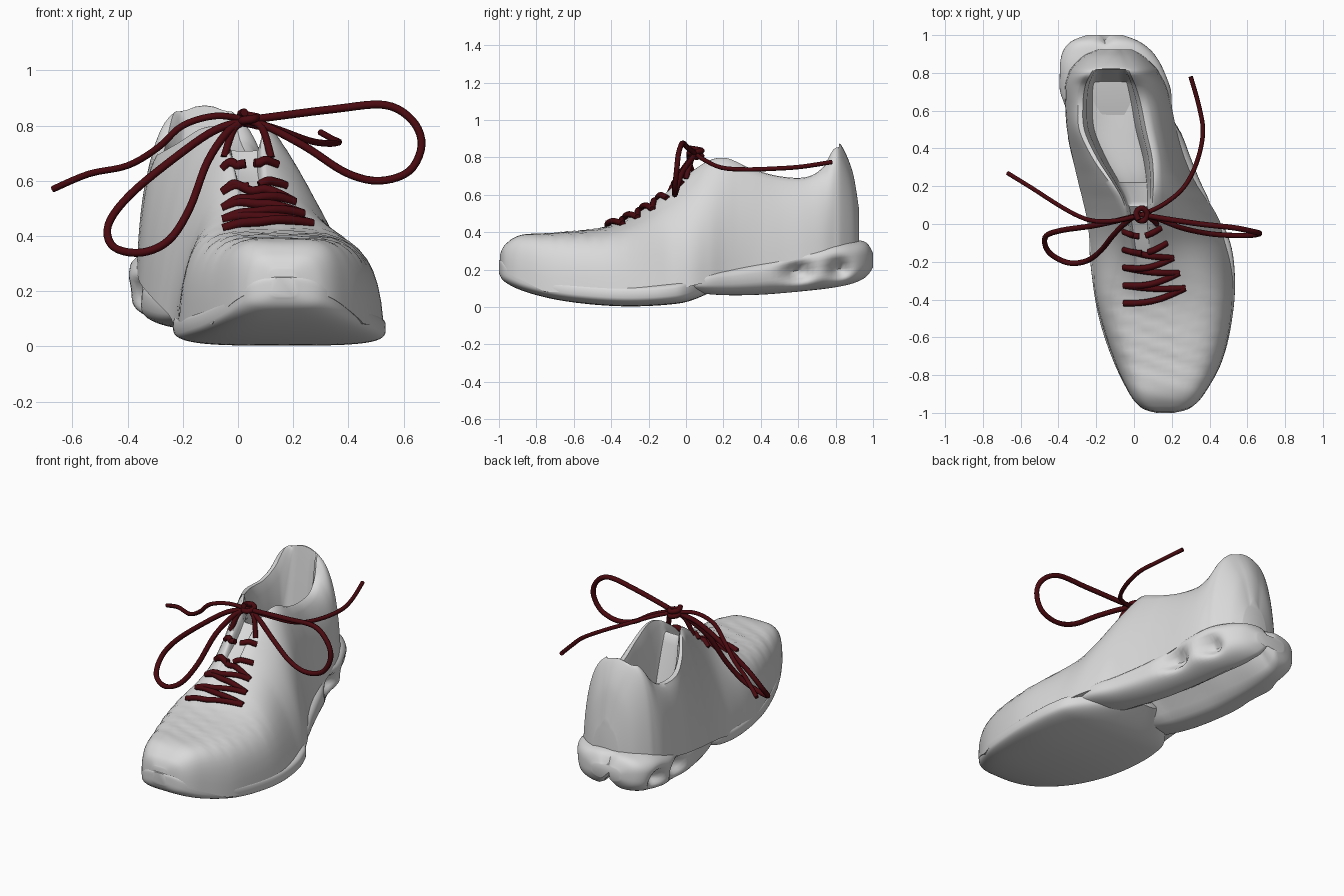
import bpy, bmesh, math
from mathutils import Vector
from mathutils.bvhtree import BVHTree

if "Cube" in bpy.data.objects:
    bpy.data.objects.remove(bpy.data.objects["Cube"])


def material(name, rgb):
    m = bpy.data.materials.new(name)
    m.diffuse_color = (*rgb, 1)
    m.use_nodes = True
    m.node_tree.nodes["Principled BSDF"].inputs["Base Color"].default_value = m.diffuse_color
    return m


GREY = material("light grey", (0.70, 0.70, 0.70))
RED = material("dark red", (0.068, 0.003, 0.005))


def catmull(rows, n):
    """Sample a smooth spline through rows, n steps per span."""
    out = []
    for i in range(len(rows) - 1):
        a, b, c, d = rows[max(i - 1, 0)], rows[i], rows[i + 1], rows[min(i + 2, len(rows) - 1)]
        for k in range(n):
            t = k / n
            out.append([0.5 * (2 * q + (r - p) * t + (2 * p - 5 * q + 4 * r - s) * t * t
                               + (3 * q - p - 3 * r + s) * t ** 3)
                        for p, q, r, s in zip(a, b, c, d)])
    return out + [list(rows[-1])]


def select(ob):
    bpy.context.collection.objects.link(ob)
    bpy.ops.object.select_all(action='DESELECT')
    ob.select_set(True)
    bpy.context.view_layer.objects.active = ob


def loft(name, sections, mat, angle):
    """Skin closed cross-sections and cap both ends."""
    bm = bmesh.new()
    rings = [[bm.verts.new(p) for p in s] for s in sections]
    n = len(rings[0])
    for a, b in zip(rings, rings[1:]):
        for i in range(n):
            j = (i + 1) % n
            bm.faces.new((a[i], a[j], b[j], b[i]))
    bm.faces.new(rings[0])
    bm.faces.new(rings[-1])
    bmesh.ops.recalc_face_normals(bm, faces=bm.faces)
    me = bpy.data.meshes.new(name)
    bm.to_mesh(me)
    bm.free()
    me.materials.append(mat)
    ob = bpy.data.objects.new(name, me)
    select(ob)
    bpy.ops.object.shade_smooth_by_angle(angle=math.radians(angle))
    return ob


def bump(d, w):
    return math.exp(-(d / w) ** 2)


def clamp(t):
    return max(0.0, min(1.0, t))


# Upper stations: y, left, right, rim left, rim right, rim z
UPPER = [
    (-0.995, 0.11, 0.22, 0.14, 0.18, 0.28),
    (-0.965, 0.03, 0.31, 0.12, 0.21, 0.335),
    (-0.88, -0.035, 0.385, 0.10, 0.23, 0.385),
    (-0.70, -0.115, 0.475, 0.07, 0.24, 0.395),
    (-0.42, -0.20, 0.525, 0.00, 0.17, 0.43),
    (-0.20, -0.225, 0.515, -0.01, 0.12, 0.54),
    (0.00, -0.245, 0.46, -0.04, 0.10, 0.70),
    (0.12, -0.27, 0.395, -0.07, 0.11, 0.78),
    (0.22, -0.295, 0.33, -0.13, 0.12, 0.79),
    (0.35, -0.325, 0.27, -0.22, 0.12, 0.735),
    (0.50, -0.355, 0.225, -0.29, 0.09, 0.695),
    (0.64, -0.365, 0.195, -0.295, 0.06, 0.69),
    (0.73, -0.365, 0.17, -0.28, 0.03, 0.74),
    (0.79, -0.35, 0.14, -0.25, 0.00, 0.83),
    (0.83, -0.33, 0.115, -0.22, -0.02, 0.82),
    (0.89, -0.27, 0.05, -0.17, -0.05, 0.68),
    (0.925, -0.19, -0.01, -0.13, -0.07, 0.48),
]
# Opening profile from the rim down to the insole: fraction across, fraction of depth
RIM = [(0.07, -0.01), (0.13, 0.15), (0.17, 0.6), (0.21, 0.95), (0.34, 1)]
INNER = RIM + [(0.5, 1)] + [(1 - f, g) for f, g in reversed(RIM)]


def wall(x0, z0, x1, z1, s, w, n=10):
    """Curved side wall from the sole edge up to the rim; w makes it fuller."""
    cx, cz = x0 + (x1 - x0) * s / 2, z1 + (z0 - z1) * s / 2
    pts = []
    for i in range(n + 1):
        t = i / n
        a, b, c = (1 - t) ** 2, 2 * w * t * (1 - t), t * t
        pts.append(((a * x0 + b * cx + c * x1) / (a + b + c),
                    (a * z0 + b * cz + c * z1) / (a + b + c)))
    return pts


sections = []
for y, xl, xr, tl, tr, zt in catmull(UPPER, 8):
    zb = 0.08 + 0.12 * clamp((-0.75 - y) / 0.24) + 0.22 * clamp((y + 0.1) / 0.88)
    s = min(0.6, 0.6 * bump(y, 0.3 if y < 0 else 0.42) + 0.3 * clamp(y / 0.4))
    w = 1 + 0.35 * clamp((-0.1 - y) / 0.3)
    depth = (zt - 0.31) * clamp((y - 0.1) / 0.12) * clamp((0.82 - y) / 0.07)
    depth += 0.07 * bump(y - 0.03, 0.15)
    crown = 0.045 * clamp((y - 0.74) / 0.05)
    pts = wall(xl, zb, tl, zt, s, w)
    pts += [(tl + (tr - tl) * f, zt - depth * g + crown * (1 - (2 * f - 1) ** 2))
            for f, g in INNER]
    pts += reversed(wall(xr, zb, tr, zt, s, w))
    ring = []
    for x, z in pts:
        # shallow folds across the toe box
        fold = bump(y + 0.58, 0.2) * clamp((z - 0.25) / 0.1)
        ring.append((x, y, z + 0.006 * fold * math.sin(70 * (y + 0.35 * x))))
    sections.append(ring)
upper = loft("upper", sections, GREY, 50)

# Sole stations: y, left, right, bottom, top
FORE = [
    (-1.00, 0.12, 0.21, 0.18, 0.25), (-0.97, 0.035, 0.305, 0.135, 0.25),
    (-0.87, -0.04, 0.39, 0.085, 0.20), (-0.70, -0.12, 0.475, 0.04, 0.16),
    (-0.50, -0.185, 0.52, 0.013, 0.14), (-0.30, -0.22, 0.535, 0.003, 0.13),
    (-0.10, -0.235, 0.51, 0.012, 0.14), (0.03, -0.20, 0.43, 0.035, 0.16),
    (0.20, 0.00, 0.16, 0.11, 0.18),
]
HEEL = [
    (-0.05, -0.18, 0.42, 0.09, 0.16), (0.10, -0.25, 0.405, 0.065, 0.20),
    (0.25, -0.30, 0.34, 0.055, 0.23), (0.45, -0.35, 0.265, 0.06, 0.275),
    (0.65, -0.39, 0.215, 0.08, 0.33), (0.80, -0.405, 0.175, 0.10, 0.36),
    (0.90, -0.385, 0.11, 0.125, 0.36), (0.965, -0.335, 0.03, 0.16, 0.345),
    (1.00, -0.25, -0.06, 0.21, 0.29),
]
POCKETS = [(0.60, 0.185, 0.075), (0.82, 0.20, 0.06)]  # y, z, length of side hollows


def sole(name, rows, power, shaped):
    secs = []
    for y, xl, xr, zb, zt in catmull(rows, 6):
        ring = []
        for i in range(56):
            a = 2 * math.pi * i / 56
            c, sn = math.cos(a), math.sin(a)
            u = math.copysign(abs(c) ** (2 / power), c)
            v = math.copysign(abs(sn) ** (2 / power), sn)
            yy, z = y, (zb + zt) / 2 + v * (zt - zb) / 2
            if shaped:
                # underside channel, rear notch and side hollows
                mid = bump(u, 0.28 - 0.1 * clamp((y - 0.5) / 0.4))
                if v < 0:
                    z -= 0.10 * mid * v * clamp((y + 0.02) / 0.25) * clamp((1.03 - y) / 0.1)
                yy -= 0.03 * mid * clamp((y - 0.85) / 0.15)
                for py, pz, w in POCKETS:
                    u *= 1 - 0.32 * bump(y - py, w) * bump(z - pz, 0.05)
            ring.append(((xl + xr) / 2 + u * (xr - xl) / 2, yy, z))
        secs.append(ring)
    return loft(name, secs, GREY, 45)


sole("forefoot_sole", FORE, 3.6, False)
sole("heel_sole", HEEL, 3.0, True)


def lace(name, pts, r=0.0145):
    """Round cord following a smooth path."""
    cu = bpy.data.curves.new(name, 'CURVE')
    cu.dimensions = '3D'
    cu.bevel_depth = r
    cu.bevel_resolution = 2
    cu.use_fill_caps = True
    path = catmull(pts, 5)
    sp = cu.splines.new('POLY')
    sp.points.add(len(path) - 1)
    for p, co in zip(sp.points, path):
        p.co = (*co, 1)
    sp.use_smooth = True
    cu.materials.append(RED)
    select(bpy.data.objects.new(name, cu))
    bpy.ops.object.convert(target='MESH')


# Laces crossing the throat, resting on the upper
bvh = BVHTree.FromObject(upper, bpy.context.evaluated_depsgraph_get())


def rest(x, y, lift):
    hit = bvh.ray_cast(Vector((x, y, 2)), Vector((0, 0, -1)))[0]
    return (x, y, (hit.z if hit else 0.5) + lift)


def cross(name, a, b, lift, sag, stop=1.0):
    """Lace from a towards b, bowed forward and bridging the throat."""
    za, zb = rest(*a, 0)[2], rest(*b, 0)[2]
    pts = []
    for i in range(6):
        t = stop * i / 5
        hump = math.sin(math.pi * t)
        x, y, z = rest(a[0] + (b[0] - a[0]) * t, a[1] + (b[1] - a[1]) * t - sag * hump, 0)
        pts.append((x, y, max(z, za + (zb - za) * t) + 0.005 + lift * hump))
    lace(name, pts, 0.0165)


LEFT = [(-0.055, -0.42 + 0.095 * i) for i in range(5)]
RIGHT = [(0.27 - 0.032 * i, -0.34 + 0.08 * i) for i in range(5)]
for i, (a, b) in enumerate(zip(LEFT, RIGHT)):
    if i < 3:
        cross(f"lace_bar_{i}", a, b, 0.016, 0.025)
        cross(f"lace_diagonal_{i}", LEFT[i + 1], b, 0.006, 0.01)
    else:
        cross(f"lace_left_{i}", a, b, 0.012, 0.035, 0.42)
        cross(f"lace_right_{i}", b, a, 0.012, 0.035, 0.42)

# Bow: loops, loose ends and knot
KNOT = (0.04, 0.05, 0.82)
lace("bow_loop_right", [
    KNOT, (0.15, 0.03, 0.835), (0.35, 0.0, 0.86), (0.53, -0.02, 0.875),
    (0.63, -0.04, 0.82), (0.665, -0.05, 0.73), (0.62, -0.06, 0.635), (0.51, -0.06, 0.60),
    (0.39, -0.05, 0.63), (0.25, -0.02, 0.72), (0.12, 0.03, 0.79), KNOT])
lace("bow_loop_left", [
    KNOT, (-0.08, 0.02, 0.785), (-0.22, -0.01, 0.69), (-0.39, -0.035, 0.55),
    (-0.47, -0.07, 0.44), (-0.45, -0.15, 0.36), (-0.35, -0.205, 0.34), (-0.25, -0.195, 0.385),
    (-0.175, -0.14, 0.50), (-0.11, -0.06, 0.67), (-0.03, 0.02, 0.785), KNOT])
lace("lace_end_left", [
    KNOT, (-0.08, 0.02, 0.835), (-0.2, 0.015, 0.80), (-0.29, 0.04, 0.72),
    (-0.40, 0.10, 0.655), (-0.54, 0.19, 0.625), (-0.67, 0.27, 0.57)], 0.012)
lace("lace_end_right", [
    KNOT, (0.15, 0.10, 0.785), (0.26, 0.19, 0.745), (0.33, 0.32, 0.735),
    (0.365, 0.48, 0.74), (0.345, 0.62, 0.75), (0.30, 0.78, 0.775)], 0.012)
lace("knot", [(0.04 + 0.03 * math.cos(k * 1.3), 0.05 + 0.035 * math.sin(k * 1.3),
               0.80 + 0.006 * k) for k in range(9)], 0.015)
for side, x in (("left", -0.05), ("right", 0.12)):
    lace(f"knot_strand_{side}", [KNOT, (0.016 + x * 0.6, 0.03, 0.79), rest(x, 0.0, 0.0)])
